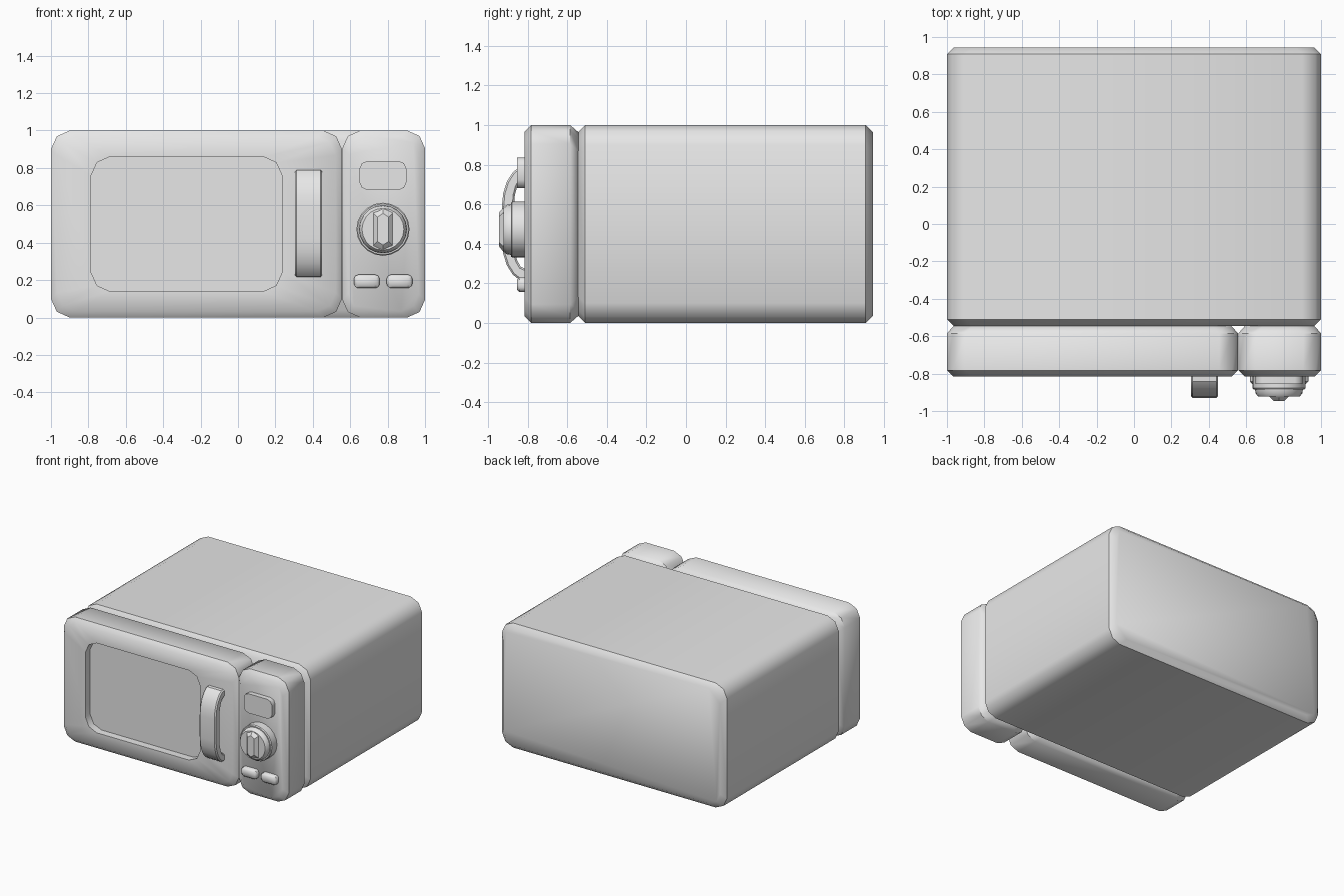
import bpy
import bmesh
import math

cube = bpy.data.objects.get("Cube")
if cube:
    bpy.data.objects.remove(cube, do_unlink=True)

grey = bpy.data.materials.new("plain_grey")
grey.use_nodes = True
COLOUR = (0.8, 0.8, 0.8, 1)
grey.diffuse_color = COLOUR
grey.node_tree.nodes["Principled BSDF"].inputs["Base Color"].default_value = COLOUR


def finish(name, bm, angle=43):
    """Turn a bmesh into a smooth object whose hard edges stay sharp."""
    bmesh.ops.recalc_face_normals(bm, faces=bm.faces)
    mesh = bpy.data.meshes.new(name)
    bm.to_mesh(mesh)
    bm.free()
    mesh.materials.append(grey)
    mesh.shade_smooth()
    mesh.set_sharp_from_angle(angle=math.radians(angle))
    obj = bpy.data.objects.new(name, mesh)
    bpy.context.collection.objects.link(obj)
    return obj


def rounded_rect(rect, r, inset=0):
    """Twelve (x, z) points: a rectangle with two-segment corners."""
    x0, x1, z0, z1 = rect
    x0, x1, z0, z1 = x0 + inset, x1 - inset, z0 + inset, z1 - inset
    m = 0.31 * r
    points = []
    for x, z, sx, sz in ((x0, z0, 1, 1), (x1, z0, -1, 1),
                         (x1, z1, -1, -1), (x0, z1, 1, -1)):
        corner = [(x, z + sz * r), (x + sx * m, z + sz * m), (x + sx * r, z)]
        points += corner if sx == sz else corner[::-1]
    return points


def loft(name, sections, angle=43):
    """Join a list of (outline, y) sections and cap both ends."""
    bm = bmesh.new()
    rings = [[bm.verts.new((x, y, z)) for x, z in outline]
             for outline, y in sections]
    for a, b in zip(rings, rings[1:]):
        n = len(a)
        for i in range(n):
            j = (i + 1) % n
            bm.faces.new((a[i], a[j], b[j], b[i]))
    bm.faces.new(rings[0])
    bm.faces.new(rings[-1])
    return finish(name, bm, angle)


def slab(name, rect, r, steps, extra=()):
    """Rounded block; steps are (y, inset) from back to front."""
    sections = [(rounded_rect(rect, r, inset), y) for y, inset in steps]
    return loft(name, sections + list(extra))


# Main housing
slab("housing", (-1, 1, 0, 1), 0.1,
     [(0.945, 0.037), (0.908, 0), (-0.51, 0), (-0.545, 0.035)])

# Door with recessed window, and the control panel beside it
FRONT = -0.815
facing = [(-0.543, 0.037), (-0.585, 0), (FRONT + 0.033, 0), (FRONT, 0.033)]
window = rounded_rect((-0.785, 0.235, 0.14, 0.86), 0.1)
slab("door", (-1, 0.556, 0, 1), 0.1, facing,
     [(window, FRONT), (window, FRONT + 0.06)])
slab("control_panel", (0.558, 1, 0, 1), 0.095, facing)

# Raised display and two push buttons
slab("display", (0.65, 0.9, 0.682, 0.837), 0.04,
     [(FRONT + 0.01, 0), (-0.855, 0)])
for side, x in (("right", 0.62), ("left", 0.795)):
    slab(side + "_button", (x, x + 0.137, 0.157, 0.229), 0.022,
         [(FRONT + 0.01, 0), (-0.842, 0), (-0.855, 0.012)])

# Dial: stepped turned knob with a tapered grip
KX, KZ = 0.775, 0.472


def ring(radius, sides=20):
    return [(KX + radius * math.cos(i * math.tau / sides),
             KZ + radius * math.sin(i * math.tau / sides)) for i in range(sides)]


loft("dial", [(ring(r), y) for r, y in (
    (0.142, FRONT + 0.01), (0.142, -0.878), (0.136, -0.885),
    (0.128, -0.885), (0.125, -0.905), (0.112, -0.922))], 35)


def grip(half_width, half_height, taper):
    """Bar outline with pointed ends."""
    w, h, s = half_width, half_height, half_height - taper
    return [(KX + x, KZ + z) for x, z in (
        (-w, -s), (0, -h), (w, -s), (w, s), (0, h), (-w, s))]


loft("dial_grip", [(grip(0.058, 0.115, 0.02), -0.915),
                   (grip(0.046, 0.106, 0.025), -0.928),
                   (grip(0.03, 0.085, 0.02), -0.945)], 25)

# Door handle: arched strap extruded across its width
half_outer = [(-0.805, 0.79), (-0.842, 0.788), (-0.875, 0.762),
              (-0.905, 0.715), (-0.924, 0.655), (-0.93, 0.59)]
half_inner = [(-0.868, 0.595), (-0.865, 0.645), (-0.853, 0.69),
              (-0.835, 0.722), (-0.805, 0.735)]
MID = 0.503


def mirrored(points):
    return [(y, 2 * MID - z) for y, z in reversed(points)]


profile = half_outer + mirrored(half_outer) + mirrored(half_inner) + half_inner
bm = bmesh.new()
side = bm.faces.new([bm.verts.new((0.305, y, z)) for y, z in profile])
out = bmesh.ops.extrude_face_region(bm, geom=[side])
moved = [v for v in out["geom"] if isinstance(v, bmesh.types.BMVert)]
bmesh.ops.translate(bm, verts=moved, vec=(0.145, 0, 0))
bmesh.ops.recalc_face_normals(bm, faces=bm.faces)
rims = [e for e in bm.edges
        if abs(e.verts[0].co.x - e.verts[1].co.x) < 0.001]
bmesh.ops.bevel(bm, geom=rims, offset=0.009, segments=1, affect='EDGES')
finish("door_handle", bm, 35)
